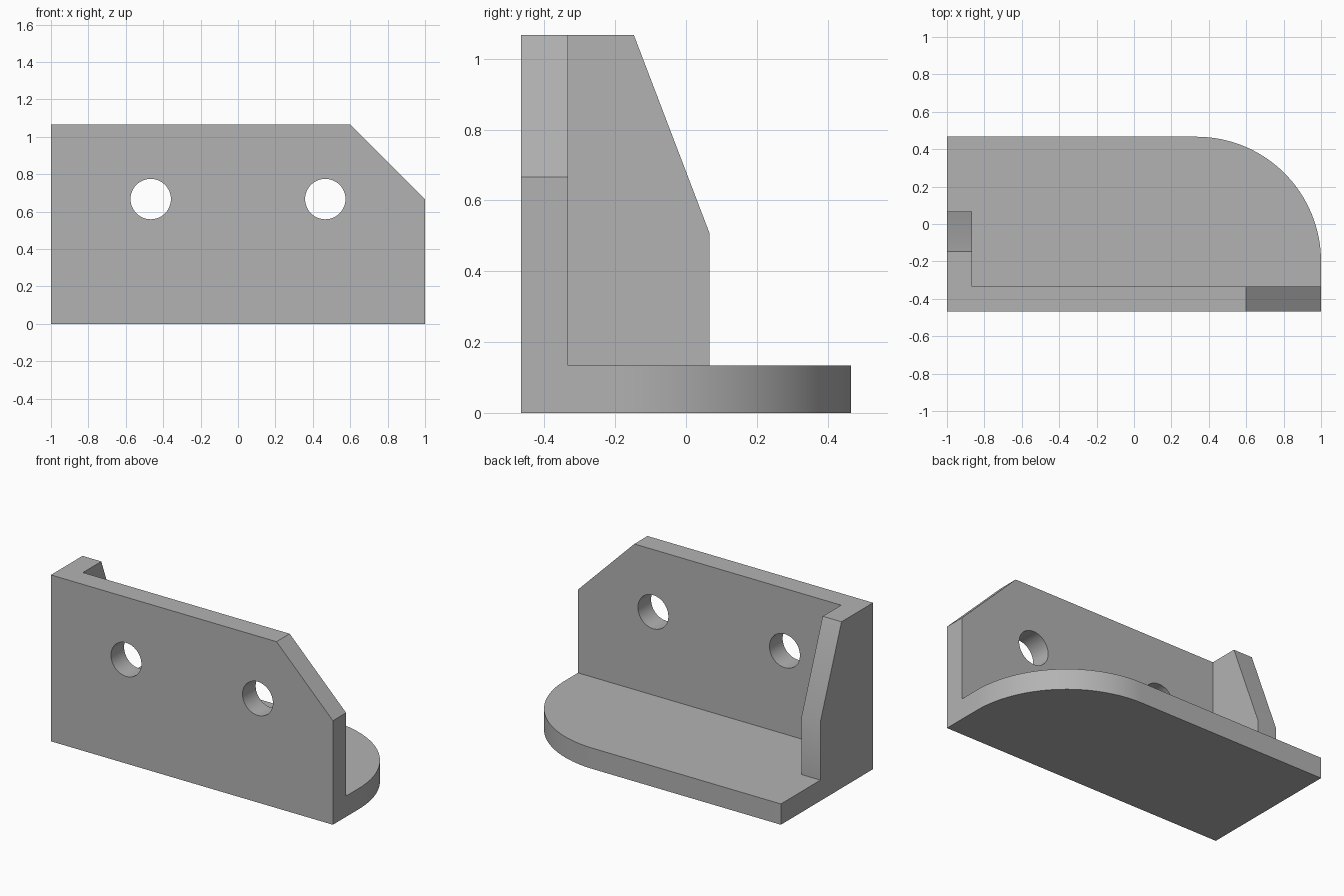
import bpy
import bmesh
from math import pi, sin, cos, radians
from mathutils import Vector

cube = bpy.data.objects.get("Cube")
if cube:
    bpy.data.objects.remove(cube, do_unlink=True)

U = 1 / 15                     # design unit
T = 2 * U                      # plate thickness
X, Y, H = 1.0, 7 * U, 16 * U   # half width, half depth, height

grey = bpy.data.materials.new("plain grey")
grey.use_nodes = True
colour = (0.45, 0.45, 0.45, 1)
grey.diffuse_color = colour
grey.node_tree.nodes["Principled BSDF"].inputs["Base Color"].default_value = colour


def prism(name, points, offset):
    """Extrude a closed planar outline along an offset vector."""
    bm = bmesh.new()
    face = bm.faces.new([bm.verts.new(p) for p in points])
    out = bmesh.ops.extrude_face_region(bm, geom=[face])["geom"]
    moved = [v for v in out if isinstance(v, bmesh.types.BMVert)]
    bmesh.ops.translate(bm, verts=moved, vec=Vector(offset))
    bmesh.ops.recalc_face_normals(bm, faces=bm.faces)
    mesh = bpy.data.meshes.new(name)
    bm.to_mesh(mesh)
    bm.free()
    mesh.materials.append(grey)
    obj = bpy.data.objects.new(name, mesh)
    bpy.context.collection.objects.link(obj)
    return obj


def combine(target, tool, operation):
    """Apply a boolean and discard the tool object."""
    bpy.context.view_layer.objects.active = target
    mod = target.modifiers.new("boolean", "BOOLEAN")
    mod.operation, mod.object, mod.solver = operation, tool, "EXACT"
    bpy.ops.object.modifier_apply(modifier=mod.name)
    bpy.data.objects.remove(tool, do_unlink=True)


# Upright wall with one clipped top corner
cut = 6 * U
bracket = prism("bracket", [(x, -Y, z) for x, z in (
    (-X, 0), (X, 0), (X, H - cut), (X - cut, H), (-X, H))], (0, T, 0))

# Base plate with one large rounded corner
R, N = 10 * U, 32
arc = [(X - R + R * cos(i * pi / 2 / N), Y - R + R * sin(i * pi / 2 / N), 0)
       for i in range(N + 1)]
base = prism("base_plate", [(-X, -Y, 0), (X, -Y, 0), *arc, (-X, Y, 0)], (0, 0, T))

# Side gusset with a sloped back edge
gusset = prism("side_gusset", [(-X, y, z) for y, z in (
    (-Y, 0), (U, 0), (U, 0.507), (-0.147, H), (-Y, H))], (T, 0, 0))

combine(bracket, base, "UNION")
combine(bracket, gusset, "UNION")

# Two mounting holes through the wall
for side in (-1, 1):
    ring = [(side * Y + 0.108 * cos(i * pi / 24), -Y - T, 10 * U + 0.108 * sin(i * pi / 24))
            for i in range(48)]
    combine(bracket, prism("hole_cutter", ring, (0, 3 * T, 0)), "DIFFERENCE")

# Merge flush faces so the bracket reads as one solid
bm = bmesh.new()
bm.from_mesh(bracket.data)
bmesh.ops.remove_doubles(bm, verts=bm.verts, dist=1e-5)
bmesh.ops.dissolve_limit(bm, angle_limit=radians(0.5), verts=bm.verts, edges=bm.edges)
bm.to_mesh(bracket.data)
bm.free()

bpy.ops.object.select_all(action="DESELECT")
bracket.select_set(True)
bpy.context.view_layer.objects.active = bracket
bpy.ops.object.shade_smooth_by_angle(angle=radians(30))
